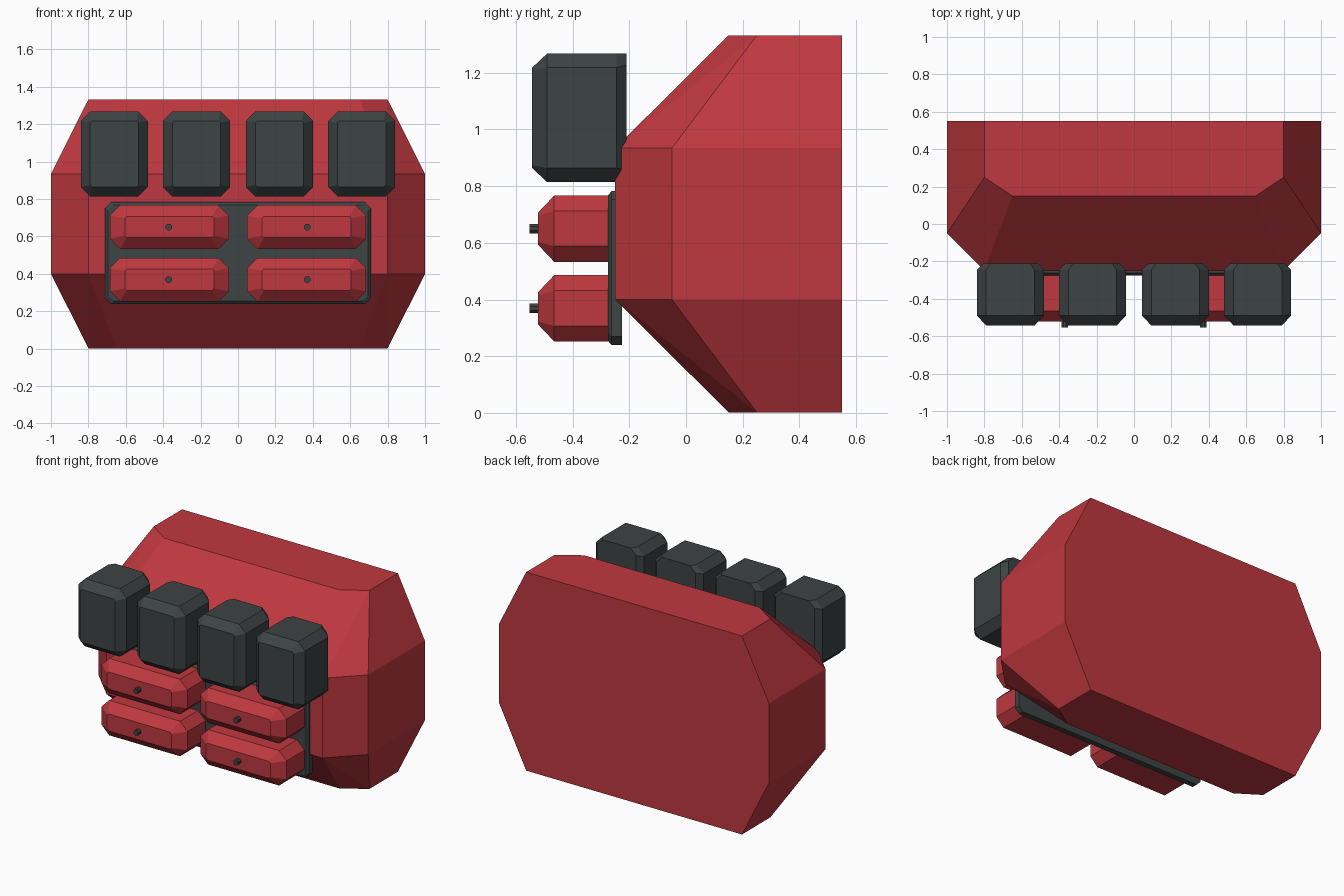
import bpy, bmesh
from mathutils import Vector

cube = bpy.data.objects.get("Cube")
if cube:
    bpy.data.objects.remove(cube, do_unlink=True)


def material(name, color):
    mat = bpy.data.materials.new(name)
    mat.use_nodes = True
    mat.diffuse_color = color
    mat.node_tree.nodes["Principled BSDF"].inputs["Base Color"].default_value = color
    return mat


red = material("red", (0.52, 0.04, 0.05, 1))
charcoal = material("charcoal", (0.047, 0.056, 0.056, 1))


def faceted(name, points, mat, location=(0, 0, 0)):
    """Flat-faced convex solid around the points."""
    bm = bmesh.new()
    for p in points:
        bm.verts.new(p)
    bmesh.ops.convex_hull(bm, input=bm.verts[:])
    bmesh.ops.dissolve_limit(bm, angle_limit=0.01, verts=bm.verts[:], edges=bm.edges[:])
    bmesh.ops.recalc_face_normals(bm, faces=bm.faces[:])
    mesh = bpy.data.meshes.new(name)
    bm.to_mesh(mesh)
    bm.free()
    mesh.materials.append(mat)
    obj = bpy.data.objects.new(name, mesh)
    obj.location = location
    bpy.context.collection.objects.link(obj)
    return obj


def octagon(y, hx, hz, cut):
    """Rectangle with cut corners, lying at depth y."""
    return [Vector((sx * (hx - a), y, sz * (hz - b)))
            for sx in (-1, 1) for sz in (-1, 1) for a, b in ((cut, 0), (0, cut))]


# Main shell: wide block with deep chamfers, flat at the back
corner = [
    (0.8, 0.55, 0.665), (1.0, 0.55, 0.267),    # back outline
    (0.8, 0.25, 0.665), (0.65, 0.15, 0.665),   # top rim
    (1.0, -0.05, 0.267), (0.8, -0.25, 0.267),  # side and front rim
]
faceted("main_shell",
        [(sx * x, y, sz * z) for x, y, z in corner for sx in (-1, 1) for sz in (-1, 1)],
        red, (0, 0, 0.667))

# Panel behind the red pouches
faceted("backing_panel",
        octagon(-0.225, 0.71, 0.272, 0.03) + octagon(-0.262, 0.71, 0.272, 0.03)
        + octagon(-0.275, 0.695, 0.257, 0.03),
        charcoal, (0, 0, 0.511))

for side, sign in (("right", -1), ("left", 1)):
    # Row of tall dark pouches
    for place, x in (("inner", 0.222), ("outer", 0.661)):
        hx, hz = 0.179, 0.227
        faceted(f"{side}_{place}_tall_pouch",
                octagon(-0.21, hx - 0.035, hz, 0.04) + octagon(-0.245, hx, hz, 0.05)
                + octagon(-0.49, hx, hz, 0.05) + octagon(-0.543, hx - 0.05, hz - 0.05, 0.01),
                charcoal, (sign * x, 0, 1.041))

    # Stacked red pouches, each with a small stud
    for place, z in (("lower", 0.369), ("upper", 0.65)):
        hx, hz = 0.318, 0.117
        faceted(f"{side}_{place}_wide_pouch",
                octagon(-0.27, hx, hz, 0.055) + octagon(-0.465, hx, hz, 0.055)
                + octagon(-0.522, hx - 0.08, hz - 0.06, 0.01),
                red, (sign * 0.367, 0, z))
        faceted(f"{side}_{place}_stud",
                octagon(-0.51, 0.017, 0.017, 0.01) + octagon(-0.553, 0.017, 0.017, 0.01),
                charcoal, (sign * 0.37, 0, z))
